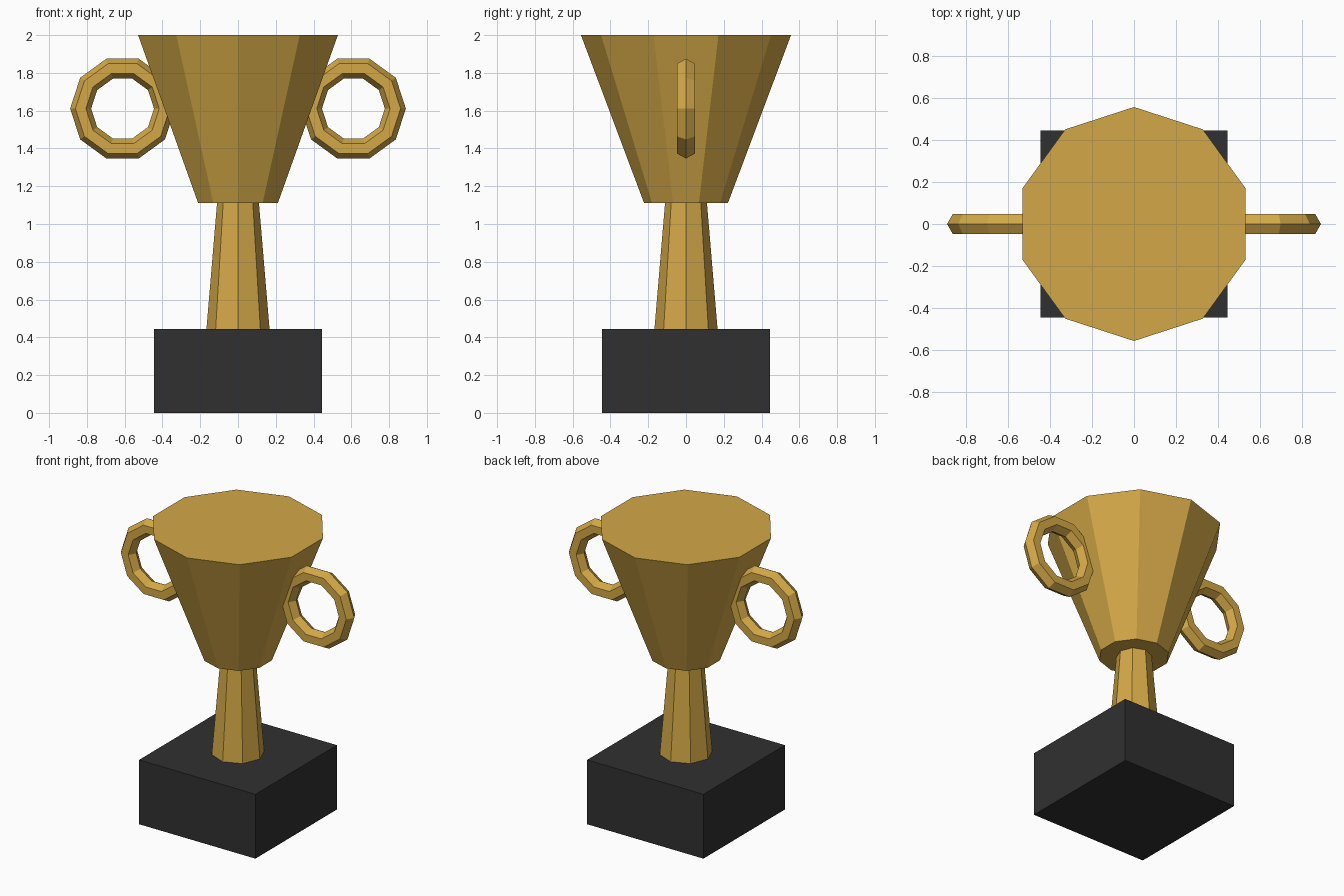
import bpy
import math

if "Cube" in bpy.data.objects:
    bpy.data.objects.remove(bpy.data.objects["Cube"])


def material(name, color):
    mat = bpy.data.materials.new(name)
    mat.diffuse_color = (*color, 1.0)
    mat.use_nodes = True
    mat.node_tree.nodes["Principled BSDF"].inputs["Base Color"].default_value = mat.diffuse_color
    return mat


gold = material("gold", (0.658, 0.392, 0.063))
black = material("charcoal black", (0.03, 0.03, 0.03))


def finish(name, mat):
    obj = bpy.context.object
    obj.name = name
    obj.data.materials.append(mat)
    return obj


def tapered(name, sides, r_bottom, r_top, z0, z1):
    bpy.ops.mesh.primitive_cone_add(vertices=sides, radius1=r_bottom, radius2=r_top,
                                    depth=z1 - z0, location=(0, 0, (z0 + z1) / 2))
    return finish(name, gold)


# Square plinth
BASE_W, BASE_H, CUP_Z = 0.889, 0.444, 1.111
bpy.ops.mesh.primitive_cube_add(size=1, location=(0, 0, BASE_H / 2))
base = finish("plinth", black)
base.scale = (BASE_W, BASE_W, BASE_H)

# Octagonal stem and ten-sided closed cup
tapered("stem", 8, 0.167, 0.111, BASE_H, CUP_Z)
tapered("cup", 10, 0.222, 0.556, CUP_Z, 2.0)

# Ring handles, one on each side
for side, label in ((-1, "left"), (1, "right")):
    bpy.ops.mesh.primitive_torus_add(major_segments=10, minor_segments=6,
                                     major_radius=0.222, minor_radius=0.0556,
                                     location=(side * 0.611, 0, 1.611),
                                     rotation=(math.pi / 2, 0, 0))
    finish(label + "_handle", gold)
